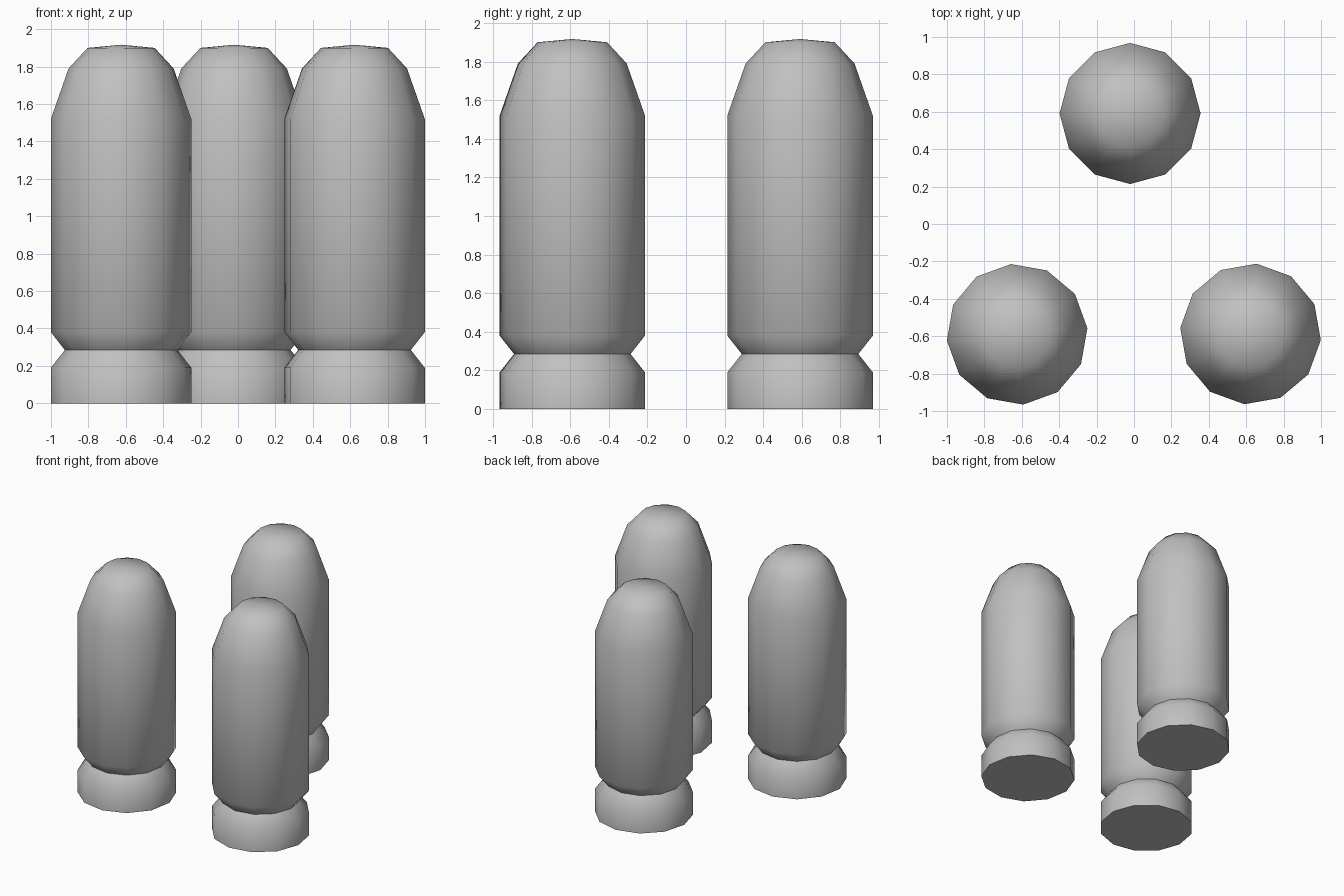
import bpy
import bmesh
from math import radians, sin, cos, tau

cube = bpy.data.objects.get("Cube")
if cube:
    bpy.data.objects.remove(cube, do_unlink=True)

SIDES = 12
# Radius and height from the foot, through the waist, up to the dome rim
PROFILE = [(0.377, 0), (0.377, 0.19), (0.302, 0.285), (0.377, 0.38),
           (0.377, 1.52), (0.282, 1.79), (0.18, 1.9)]
TIP_HEIGHT = 1.917

grey = bpy.data.materials.new("plain grey")
grey.use_nodes = True
colour = (0.53, 0.53, 0.53, 1)
grey.diffuse_color = colour
grey.node_tree.nodes["Principled BSDF"].inputs["Base Color"].default_value = colour


def make_post(name, x, y, turn):
    """Waisted, round-topped post made by stacking rings of the profile."""
    bm = bmesh.new()
    rings = [[bm.verts.new((r * cos(tau * i / SIDES), r * sin(tau * i / SIDES), z))
              for i in range(SIDES)] for r, z in PROFILE]
    tip = bm.verts.new((0, 0, TIP_HEIGHT))
    bm.faces.new(rings[0][::-1])
    for i in range(SIDES):
        j = (i + 1) % SIDES
        for low, high in zip(rings, rings[1:]):
            bm.faces.new((low[i], low[j], high[j], high[i]))
        bm.faces.new((rings[-1][i], rings[-1][j], tip))
    mesh = bpy.data.meshes.new(name)
    bm.to_mesh(mesh)
    bm.free()
    mesh.materials.append(grey)

    post = bpy.data.objects.new(name, mesh)
    bpy.context.collection.objects.link(post)
    post.location = (x, y, 0)
    post.rotation_euler.z = radians(turn)
    # Smooth body, with creases only at the waist and foot
    bpy.ops.object.select_all(action='DESELECT')
    post.select_set(True)
    bpy.context.view_layer.objects.active = post
    bpy.ops.object.shade_smooth_by_angle(angle=radians(60))


make_post("back_post", -0.021, 0.591, 0)
make_post("front_right_post", -0.625, -0.590, 5)
make_post("front_left_post", 0.623, -0.588, -5)
